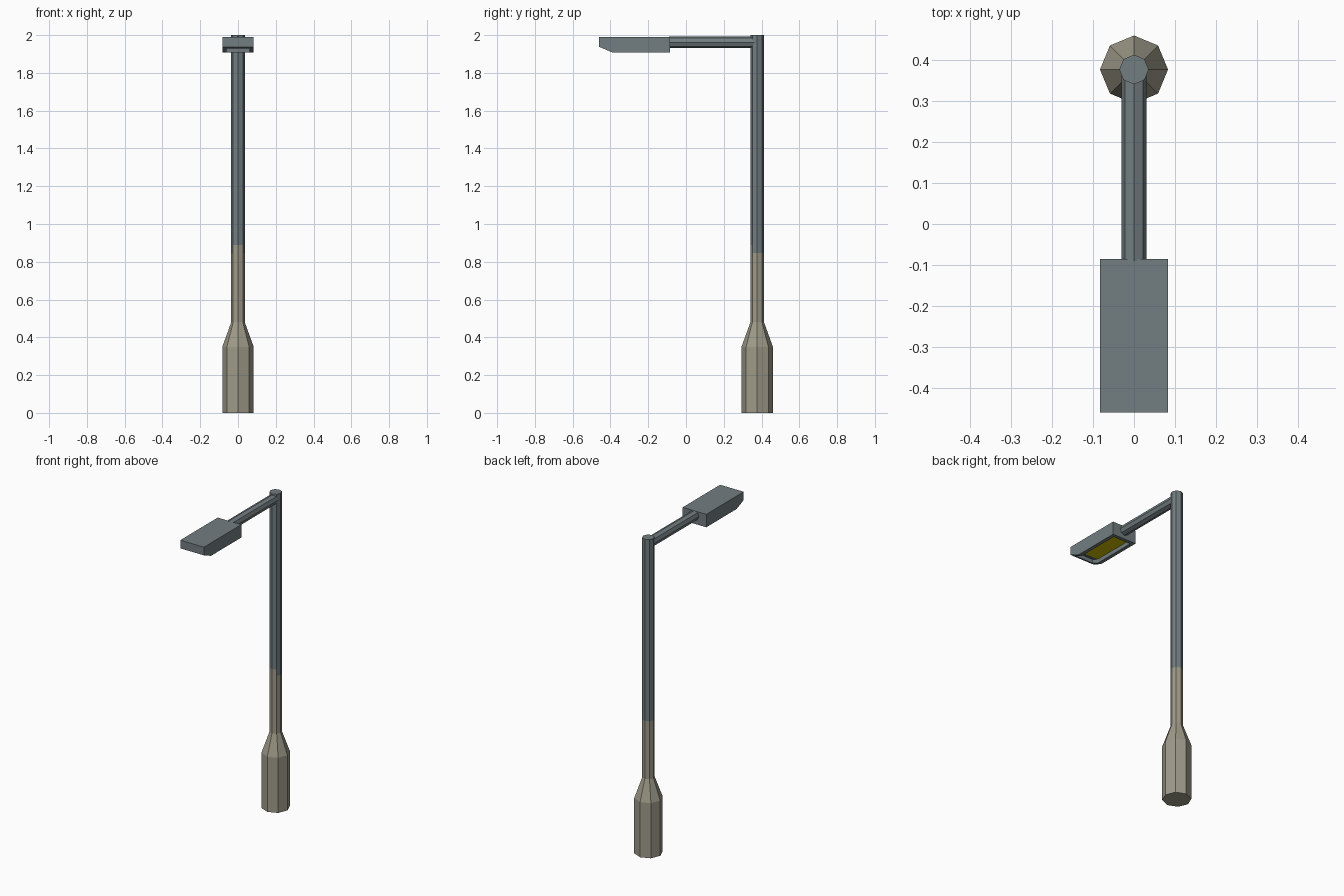
import bpy, bmesh, math
from mathutils import Vector

if "Cube" in bpy.data.objects:
    bpy.data.objects.remove(bpy.data.objects["Cube"])

POLE_Y = 0.377


def material(name, rgb):
    m = bpy.data.materials.new(name)
    m.diffuse_color = (*rgb, 1)
    m.use_nodes = True
    m.node_tree.nodes["Principled BSDF"].inputs["Base Color"].default_value = m.diffuse_color
    return m


STEEL = material("blue_grey_steel", (0.17, 0.205, 0.218))
BEIGE = material("beige_paint", (0.345, 0.325, 0.25))
YELLOW = material("lamp_yellow", (0.6, 0.5, 0.0))


def finish(name, bm, mats):
    bmesh.ops.recalc_face_normals(bm, faces=bm.faces)
    me = bpy.data.meshes.new(name)
    bm.to_mesh(me)
    bm.free()
    for m in mats:
        me.materials.append(m)
    ob = bpy.data.objects.new(name, me)
    bpy.context.collection.objects.link(ob)
    return ob


def lathe(profile, place, sides=8):
    """Capped octagonal tube from (radius, height) pairs."""
    bm = bmesh.new()
    rings = []
    for r, h in profile:
        rings.append([bm.verts.new(place(r * math.cos(2 * math.pi * i / sides),
                                         r * math.sin(2 * math.pi * i / sides), h))
                      for i in range(sides)])
    for a, b in zip(rings, rings[1:]):
        for i in range(sides):
            j = (i + 1) % sides
            bm.faces.new((a[i], a[j], b[j], b[i]))
    bm.faces.new(rings[0])
    bm.faces.new(rings[-1])
    bm.normal_update()
    return bm


# Pole with wide base; the beige paint ends higher on the front faces
R = 0.036
bm = lathe([(0.083, 0), (0.083, 0.35), (R, 0.48), (R, 0.847), (R, 0.888), (R, 2.0)],
           lambda x, y, h: (x, POLE_Y + y, h))
for f in bm.faces:
    z = f.calc_center_median().z
    limit = 0.888 if f.normal.y < -0.7 else 0.847
    f.material_index = 1 if z < limit else 0
finish("pole", bm, [STEEL, BEIGE])

# Horizontal arm
bm = lathe([(0.031, 0.365), (0.031, -0.09)], lambda x, y, h: (x, h, 1.962 + y))
finish("arm", bm, [STEEL])

# Lamp head: side profile swept across x, underside recessed for the light panel
profile = [(-0.46, 1.99), (-0.46, 1.938), (-0.39, 1.908), (-0.085, 1.908), (-0.085, 1.99)]
bm = bmesh.new()
left, right = [[bm.verts.new((x, y, z)) for y, z in profile] for x in (-0.083, 0.083)]
bm.faces.new(left)
bm.faces.new(right[::-1])
for i in range(5):
    j = (i + 1) % 5
    bm.faces.new((left[j], left[i], right[i], right[j]))
bmesh.ops.recalc_face_normals(bm, faces=bm.faces)
under = [f for f in bm.faces if f.normal.z < -0.5]
bmesh.ops.inset_region(bm, faces=under, thickness=0.022, use_even_offset=True)
bmesh.ops.inset_region(bm, faces=under, thickness=0.001, use_even_offset=True)
bmesh.ops.translate(bm, vec=Vector((0, 0, 0.024)), verts=list({v for f in under for v in f.verts}))
for f in under:
    f.normal_update()
    f.material_index = 1 if f.normal.z < -0.98 else 0
finish("lamp_head", bm, [STEEL, YELLOW])
